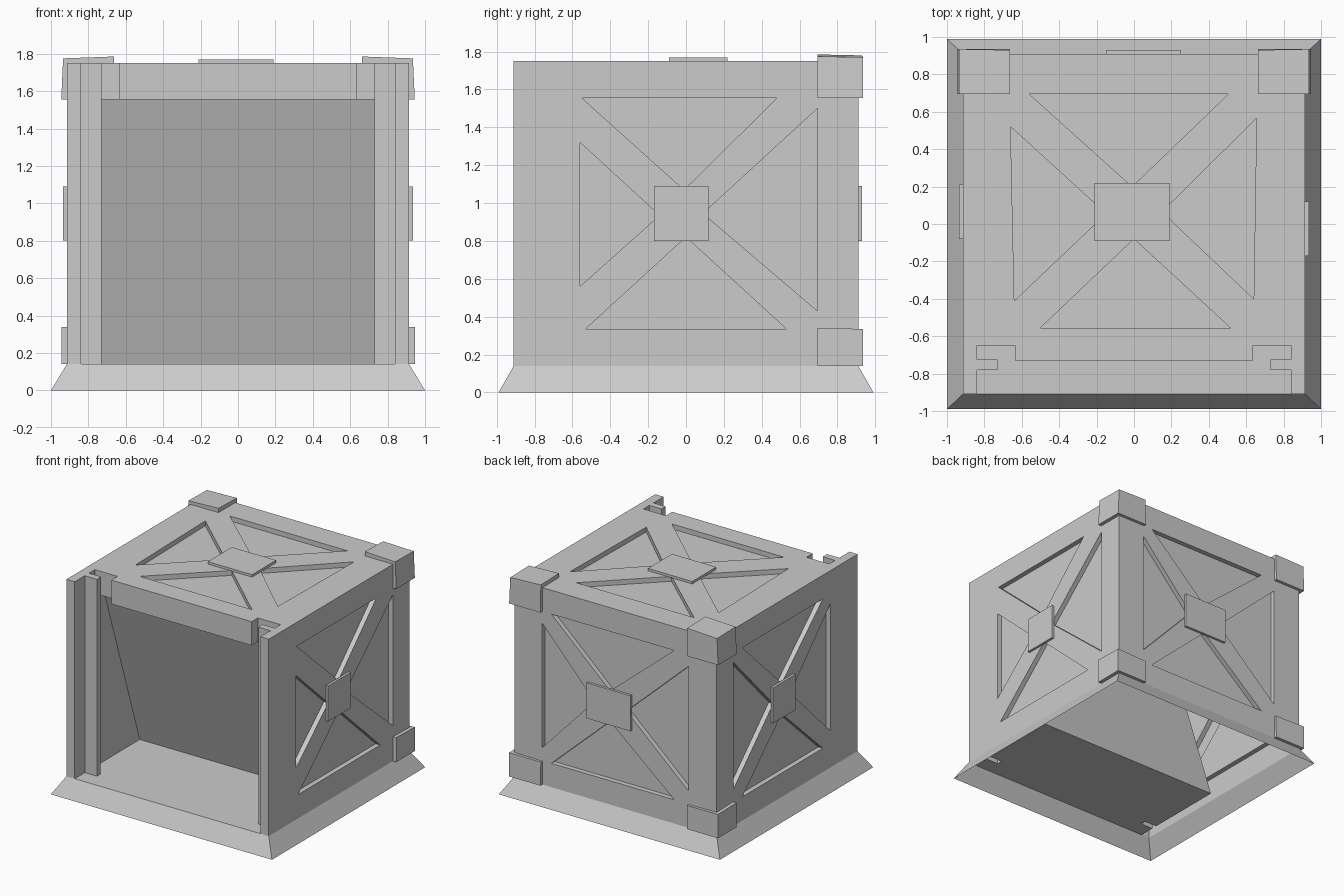
import bpy, bmesh
from mathutils import Vector

if "Cube" in bpy.data.objects:
    bpy.data.objects.remove(bpy.data.objects["Cube"])

HX, HY, TOP, SKIRT = 0.915, 0.91, 1.75, 0.14   # body half sizes, roof, skirt height
DEPTH, PLATE = 0.04, 0.02                      # recess depth, plate thickness


def make(name, bm):
    bmesh.ops.recalc_face_normals(bm, faces=bm.faces)
    me = bpy.data.meshes.new(name)
    bm.to_mesh(me)
    bm.free()
    ob = bpy.data.objects.new(name, me)
    bpy.context.collection.objects.link(ob)
    return ob


def loft(bm, rings):
    """Closed solid through matching rings of points."""
    vs = [[bm.verts.new(p) for p in r] for r in rings]
    n = len(vs[0])
    for a, b in zip(vs, vs[1:]):
        for i in range(n):
            j = (i + 1) % n
            bm.faces.new((a[i], a[j], b[j], b[i]))
    bm.faces.new(vs[0])
    bm.faces.new(vs[-1])


def rect(x, y, z):
    return [(-x, -y, z), (x, -y, z), (x, y, z), (-x, y, z)]


def cut(ob, cutter):
    cutter.hide_render = True
    mod = ob.modifiers.new("cut", 'BOOLEAN')
    mod.operation, mod.solver, mod.object = 'DIFFERENCE', 'EXACT', cutter
    bpy.context.view_layer.objects.active = ob
    bpy.ops.object.modifier_apply(modifier=mod.name)
    bpy.data.objects.remove(cutter, do_unlink=True)


# Crate body with flared skirt
bm = bmesh.new()
loft(bm, [rect(1, 0.99, 0), rect(HX, HY, SKIRT), rect(HX, HY, TOP)])
body = make("crate_body", bm)

# Front opening: plan outline leaves the grooved door posts and roof lip
half = [(0.84, -1.1), (0.84, -0.78), (0.73, -0.78), (0.73, -0.725),
        (0.84, -0.725), (0.84, -0.65), (0.635, -0.65), (0.635, -0.73)]
plan = half + [(-x, y) for x, y in reversed(half)]
bm = bmesh.new()
loft(bm, [[(x, y, z) for x, y in plan] for z in (SKIRT, 2)])
cut(body, make("door_cutter", bm))

# Chamber under the roof lip with sloping back wall
side = [(-0.735, SKIRT), (-0.07, SKIRT), (-0.54, 1.555), (-0.735, 1.555)]
bm = bmesh.new()
loft(bm, [[(x, y, z) for y, z in side] for x in (-0.84, 0.84)])
cut(body, make("chamber_cutter", bm))

# Panels: mapping (u, v, outward), four triangles and central plate rectangle
panels = {
    "right": (lambda u, v, w: (HX + w, u, v),
              [[(-0.55, 1.555), (0.48, 1.555), (-0.01, 1.07)],
               [(-0.56, 1.32), (-0.56, 0.56), (-0.14, 0.935)],
               [(0.695, 1.50), (0.695, 0.43), (0.09, 0.945)],
               [(-0.53, 0.335), (0.53, 0.335), (0, 0.82)]],
              (-0.17, 0.12, 0.80, 1.09)),
    "left": (lambda u, v, w: (-HX - w, u, v),
             [[(-0.46, 1.555), (0.58, 1.555), (0.07, 1.07)],
              [(-0.56, 1.48), (-0.56, 0.44), (-0.04, 0.945)],
              [(0.695, 1.48), (0.695, 0.44), (0.18, 0.945)],
              [(-0.46, 0.335), (0.58, 0.335), (0.07, 0.82)]],
             (-0.08, 0.21, 0.80, 1.09)),
    "back": (lambda u, v, w: (u, HY + w, v),
             [[(-0.53, 1.555), (0.58, 1.555), (0.05, 1.07)],
              [(-0.66, 1.46), (-0.66, 0.44), (-0.10, 0.945)],
              [(0.665, 1.46), (0.665, 0.44), (0.19, 0.945)],
              [(-0.53, 0.335), (0.58, 0.335), (0.05, 0.82)]],
             (-0.15, 0.25, 0.80, 1.09)),
    "roof": (lambda u, v, w: (u, v, TOP + w),
             [[(-0.56, 0.695), (0.505, 0.695), (-0.01, 0.20)],
              [(-0.66, 0.52), (-0.64, -0.41), (-0.15, 0.055)],
              [(0.655, 0.565), (0.64, -0.40), (0.15, 0.065)],
              [(-0.50, -0.555), (0.515, -0.555), (0, -0.08)]],
             (-0.21, 0.19, -0.09, 0.22)),
}
recess = bmesh.new()
for name, (to3d, tris, (u0, u1, v0, v1)) in panels.items():
    for t in tris:
        loft(recess, [[to3d(u, v, w) for u, v in t] for w in (-DEPTH, 0.1)])
    # Plate over the crossing of the braces
    bm = bmesh.new()
    quad = [(u0, v0), (u1, v0), (u1, v1), (u0, v1)]
    loft(bm, [[to3d(u, v, w) for u, v in quad] for w in (0, PLATE)])
    make(name + "_plate", bm)
cut(body, make("recess_cutter", recess))

# Open the underside
bm = bmesh.new()
bm.from_mesh(body.data)
low = [f for f in bm.faces if f.calc_center_median().z < 0.005]
bmesh.ops.delete(bm, geom=low, context='FACES')
bm.to_mesh(body.data)
bm.free()

# Corner caps on the back corners, hollowed to fit around the body
for level, z0, z_in, z_out, x_top in (("upper", 1.555, 1.785, 1.77, 0.935),
                                      ("lower", SKIRT, 0.335, 0.335, 0.945)):
    for sign, label in ((-1, "left"), (1, "right")):
        bm = bmesh.new()
        loft(bm, [[(sign * 0.662, 0.695, z0), (sign * 0.945, 0.695, z0),
                   (sign * 0.945, 0.935, z0), (sign * 0.662, 0.935, z0)],
                  [(sign * 0.662, 0.695, z_in), (sign * x_top, 0.695, z_out + 0.005),
                   (sign * x_top, 0.935, z_out), (sign * 0.662, 0.93, z_in - 0.005)]])
        cap = make(f"{level}_{label}_corner_cap", bm)
        bm = bmesh.new()
        loft(bm, [rect(HX, HY, -0.1), rect(HX, HY, TOP)])
        cut(cap, make("core_cutter", bm))
